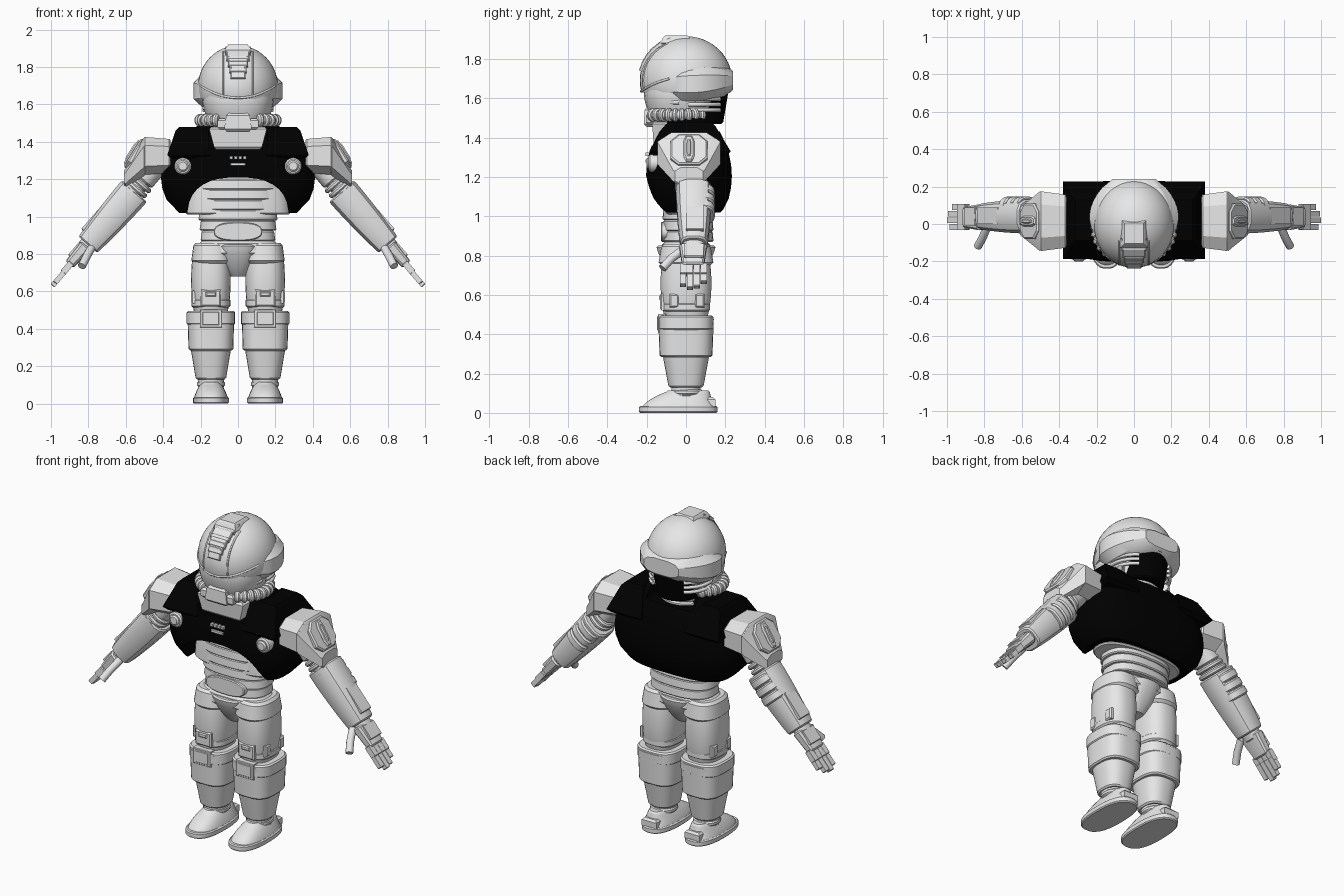
import bpy, bmesh
from math import cos, sin, pi, radians, sqrt, copysign
from mathutils import Matrix, Vector

if "Cube" in bpy.data.objects:
    bpy.data.objects.remove(bpy.data.objects["Cube"])


def material(name, level):
    mat = bpy.data.materials.new(name)
    mat.use_nodes = True
    colour = (level, level, level, 1)
    mat.diffuse_color = colour
    mat.node_tree.nodes["Principled BSDF"].inputs["Base Color"].default_value = colour
    return mat


GREY = material("light grey", .8)
BLACK = material("black", 0)


def turned(degrees, axis):
    return Matrix.Rotation(radians(degrees), 3, axis)


# Directions in which a part can grow from its base
UP = Matrix.Identity(3)
FRONT, BACK = turned(90, "X"), turned(-90, "X")
SIDE, SLOPE, ARM = turned(90, "Y"), turned(58, "Y"), turned(139, "Y")
LEG = .145
DOME_SIZE = Vector((.215, .235, .225))
DOME_CENTRE = Vector((0, 0, 1.69))
parts = []


def add_part(name, bm, mat, mirror):
    bmesh.ops.recalc_face_normals(bm, faces=bm.faces)
    mesh = bpy.data.meshes.new(name)
    bm.to_mesh(mesh)
    bm.free()
    return add_object(name, mesh, mat, mirror)


def add_object(name, data, mat, mirror):
    data.materials.append(mat)
    part = bpy.data.objects.new(name, data)
    bpy.context.collection.objects.link(part)
    if mirror:
        part.modifiers.new("mirror", "MIRROR").use_mirror_merge = False
    parts.append(part)
    return part


def superellipse(angle, radius, power):
    return copysign(radius * abs(angle) ** (2 / power), angle)


def shell(name, base, size, taper=1, bulge=0, drift=(0, 0), lip=.008, sides=32, square=2.5,
          turn=UP, mat=GREY):
    """Closed segment of (half width, half depth, length); off-centre parts are mirrored."""
    wide, deep, tall = size
    steps = 8 if bulge else 1
    rings = []
    for i in range(steps + 1):
        f = i / steps
        scale = 1 + (taper - 1) * f + bulge * abs(sin(pi * f)) ** .7
        rings.append((lip + f * (tall - 2 * lip), scale, 0, f))
    rings = [(0, 1, lip, 0)] + rings + [(tall, taper, lip, 1)]
    bm = bmesh.new()
    loops = []
    for height, scale, inset, f in rings:
        loop = []
        for k in range(sides):
            a = 2 * pi * (k + .5) / sides
            x = superellipse(cos(a), wide * scale - inset, square) + drift[0] * f * f
            y = superellipse(sin(a), deep * scale - inset, square) + drift[1] * f * f
            loop.append(bm.verts.new(Vector(base) + turn @ Vector((x, y, height))))
        loops.append(loop)
    for low, high in zip(loops, loops[1:]):
        for k in range(sides):
            bm.faces.new((low[k - 1], low[k], high[k], high[k - 1]))
    bm.faces.new(loops[0])
    bm.faces.new(loops[-1])
    return add_part(name, bm, mat, bool(base[0]))


def block(name, base, size, **options):
    return shell(name, base, size, sides=4, square=50, **options)


def tube(name, points, radius, mirror=True):
    curve = bpy.data.curves.new(name, "CURVE")
    curve.dimensions, curve.bevel_depth, curve.use_fill_caps = "3D", radius, True
    spline = curve.splines.new("POLY")
    spline.points.add(len(points) - 1)
    for point, place in zip(spline.points, points):
        point.co = (*place, 1)
    add_object(name, curve, GREY, mirror)


def arc(wide, deep, y, z, start, end, count=10):
    """Points round the head, measured in degrees from the front."""
    angles = [radians(start + (end - start) * i / (count - 1)) for i in range(count)]
    return [Vector((wide * sin(a), y - deep * cos(a), z)) for a in angles]


def on_dome(x, z):
    across, above = x / DOME_SIZE.x, (z - DOME_CENTRE.z) / DOME_SIZE.z
    return Vector((x, -DOME_SIZE.y * sqrt(max(0, 1 - across ** 2 - above ** 2)), z))


def along_arm(distance, y, outward=0):
    return Vector((.44, 0, 1.29)) + ARM @ Vector((-outward, y, distance))


# Vest with an arched belly opening and a neck opening
vest = shell("vest", (0, .015, 1.02), (.33, .175, .48), taper=.66, bulge=.4, lip=.015, square=3, mat=BLACK)
cutters = [
    shell("belly_cutter", (0, -.02, 1), (.27, .21, .5), turn=FRONT),
    block("front_neck_cutter", (0, -.25, 1.36), (.16, .15, .3)),
    block("back_neck_cutter", (0, .2, 1.43), (.16, .12, .3)),
]
bpy.context.view_layer.objects.active = vest
for cutter in cutters:
    opening = vest.modifiers.new("opening", "BOOLEAN")
    opening.operation, opening.solver, opening.object = "DIFFERENCE", "EXACT", cutter
    bpy.ops.object.modifier_apply(modifier=opening.name)
    parts.remove(cutter)
    bpy.data.objects.remove(cutter)
block("shoulder_strap", (.26, .02, 1.31), (.12, .21, .17), taper=.62, lip=.02, mat=BLACK)

# Chest fittings
shell("chest_disc", (.295, -.1, 1.27), (.045, .045, .09), turn=FRONT, square=2)
shell("chest_disc_cap", (.295, -.1, 1.27), (.03, .03, .1), turn=FRONT, square=2)
block("chest_bar", (0, -.15, 1.28), (.04, .008, .057), turn=FRONT, lip=.002)
for x in (.012, .036):
    block("chest_stud", (x, -.15, 1.315), (.009, .009, .057), turn=FRONT, lip=.002)
block("collar_plate", (0, -.125, 1.36), (.13, .04, .12), taper=1.2, lip=.012)
shell("under_torso", (0, .02, 1.01), (.28, .13, .47), taper=.5, bulge=.1)
for i in range(3):
    shell("neck_ring", (0, 0, 1.42 + .03 * i), (.14, .14, .028), square=2)

# Banded abdomen
for i in range(6):
    shell("abdomen_band", (0, .01, .87 + .055 * i), (.2 + .006 * i, .13, .055), taper=.97, lip=.006)
shell("belly_plate", (0, 0, .92), (.13, .05, .128), turn=FRONT, lip=.005)

# Pelvis
shell("belt", (0, 0, .79), (.22, .13, .08), taper=.95, lip=.015)
shell("groin", (0, 0, .68), (.05, .06, .17), taper=2.5, bulge=.2)
shell("hip_guard", (.14, 0, .75), (.11, .14, .11), taper=.9, lip=.015)

# Legs
shell("thigh", (LEG, 0, .48), (.09, .11, .36), bulge=.18)
shell("knee_band", (LEG, 0, .515), (.105, .122, .045))
block("knee_plate", (LEG, -.1, .565), (.055, .045, .032), turn=FRONT)
block("knee_stud", (LEG, -.1, .585), (.03, .015, .038), turn=FRONT)
for y in (-.06, .07):
    block("knee_hinge", (.22, y, .57), (.035, .025, .03), turn=SIDE)
shell("lower_shin", (LEG, 0, .13), (.082, .09, .16), taper=1.3)
shell("shin_armour", (LEG, 0, .285), (.12, .135, .2), taper=1.05, square=3)
shell("shin_rim", (LEG, 0, .42), (.13, .14, .075), square=3)
for half, reach in ((.06, .043), (.045, .048)):
    block("shin_notch", (LEG, -.1, .455), (half, half * .8, reach), turn=FRONT, lip=.003)
shell("ankle", (LEG, 0, .08), (.07, .075, .07), square=2)

# Boots
shell("boot_sole", (LEG, -.04, 0), (.096, .2, .035), lip=.006)
shell("boot", (LEG, -.035, .025), (.09, .185, .09), taper=.6, bulge=.04, drift=(0, .045))
shell("boot_cuff", (LEG, .005, .09), (.075, .08, .03), square=2)
block("heel_plate", (LEG, .12, .02), (.05, .03, .06), lip=.012)

# Shoulder armour
shell("shoulder_pad", (.36, .015, 1.325), (.095, .15, .145), taper=1.12, sides=8, square=3, turn=SIDE)
shell("outer_pad", (.495, .015, 1.32), (.108, .168, .115), taper=.5, drift=(.115, 0), sides=8,
      square=3, turn=SIDE)
for wide, deep, tall in ((.095, .1, .032), (.08, .03, .042), (.055, .014, .048)):
    shell("pad_plate", (.538, .015, 1.326), (wide, deep, tall), sides=8, square=3, turn=SLOPE)

# Arms
shell("upper_arm", along_arm(-.08, .02), (.075, .085, .2), turn=ARM)
shell("elbow", along_arm(.1, .02), (.06, .07, .14), turn=ARM)
for distance in (.125, .16):
    shell("arm_band", along_arm(distance, .025, -.01), (.074, .082, .028), turn=ARM)
shell("forearm", along_arm(.19, .04, -.015), (.09, .092, .38), taper=.76, bulge=.05,
      sides=12, square=3, turn=ARM)
for i in range(3):
    shell("elbow_slat", along_arm(.21 + .055 * i, .085, -.015), (.075, .062, .05), turn=ARM)
block("forearm_panel", along_arm(.36, .045, .055), (.012, .045, .17), turn=ARM, lip=.004)
shell("wrist", along_arm(.55, .04, -.01), (.04, .055, .06), turn=ARM)

# Hands
shell("palm", along_arm(.58, .036, -.01), (.036, .07, .135), taper=.8, sides=12, square=4, turn=ARM)
block("hand_guard", along_arm(.59, .04, .02), (.01, .05, .09), turn=ARM, lip=.004)
for i, reach in enumerate((.1, .12, .11, .08)):
    y = .035 * i - .015
    block("finger_base", along_arm(.7, y, -.012), (.017, .017, .07), turn=ARM, lip=.004)
    block("finger_tip", along_arm(.74, y, -.016), (.014, .016, reach), turn=ARM, lip=.004)
tube("thumb", [(.785, -.015, .83), (.81, -.075, .785), (.835, -.12, .735)], .022)

# Helmet shell, cut off flat above the jaw
dome = bmesh.new()
bmesh.ops.create_uvsphere(dome, u_segments=40, v_segments=24, radius=1)
bmesh.ops.transform(dome, matrix=Matrix.Translation(DOME_CENTRE) @ Matrix.Diagonal((*DOME_SIZE, 1)),
                    verts=dome.verts)
bmesh.ops.bisect_plane(dome, geom=dome.verts[:] + dome.edges[:] + dome.faces[:], plane_co=(0, 0, 1.63),
                       plane_no=(0, 0, 1), clear_inner=True)
bmesh.ops.holes_fill(dome, edges=[e for e in dome.edges if e.is_boundary])
add_part("helmet_shell", dome, GREY, False)
shell("helmet_face", (0, -.025, 1.47), (.14, .14, .18), taper=1.35, bulge=.1)
shell("helmet_neck", (0, .06, 1.47), (.125, .13, .17), taper=1.2, square=2, mat=BLACK)
shell("back_guard", (0, -.07, 1.67), (.205, .09, .31), taper=.62, bulge=.35, drift=(0, -.02),
      sides=12, square=3, turn=BACK)

# Crest strip, front seams and brow
for i in range(5):
    spot = on_dome(0, 1.77 + .03 * i)
    normal = Vector([d / s ** 2 for d, s in zip(spot - DOME_CENTRE, DOME_SIZE)]).normalized()
    block("crest_front", spot - normal * .02, (.04 + .007 * i, .035, .028), lip=.004,
          turn=normal.to_track_quat("Z", "Y").to_matrix())
block("crest", (0, -.05, 1.87), (.075, .08, .05), taper=.85, lip=.012)
heights = [1.64 + .03 * i for i in range(9)]
tube("front_seam", [on_dome(.08, z) for z in heights], .005)
tube("brow_edge", [on_dome(.025 * i, 1.635 + .001 * i * i) for i in range(9)], .006)
tube("cheek_ridge", arc(.18, .17, -.02, 1.58, 15, 85), .012)

# Mouthpiece and segmented jaw hose
block("mouthpiece", (0, -.185, 1.455), (.075, .03, .1), taper=.85, lip=.014)
block("mouth_filter", (.085, -.175, 1.465), (.025, .03, .06), lip=.012)
hose = arc(.2, .165, -.03, 1.515, 30, 135)
tube("jaw_hose", hose, .024)
for start, end in zip(hose, hose[1:]):
    along = end - start
    shell("hose_segment", start, (.035, .035, along.length * .8), sides=12, square=2,
          turn=along.to_track_quat("Z", "Y").to_matrix())
for i in range(3):
    tube("neck_rod", arc(.18, .16, .04, 1.54 + .028 * i, 80, 145), .01)

# Smooth curved surfaces, keep edges crisp
bpy.ops.object.select_all(action="DESELECT")
for part in parts:
    part.select_set(part.type == "MESH")
bpy.context.view_layer.objects.active = vest
bpy.ops.object.shade_smooth_by_angle(angle=radians(28))
